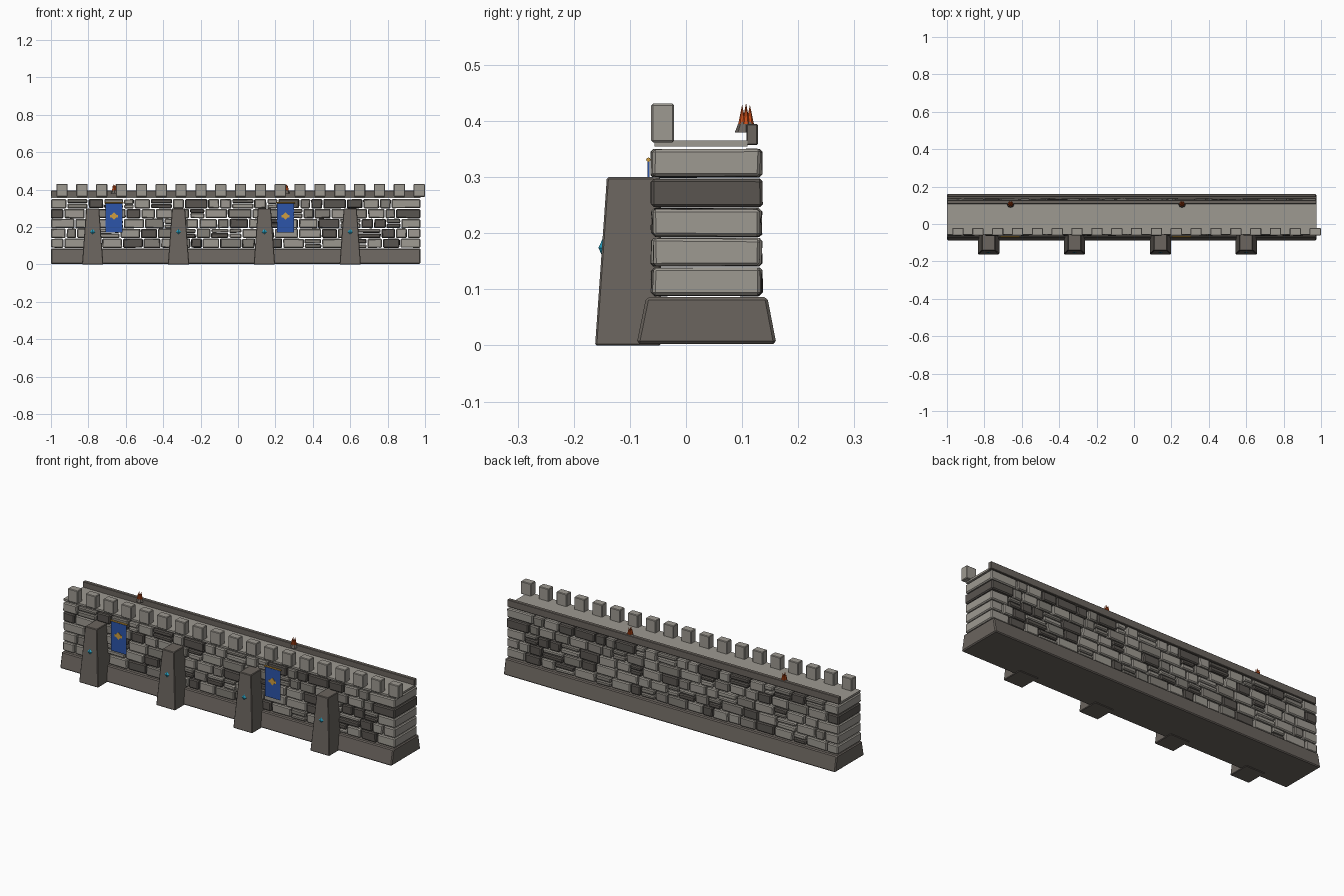
import bpy, bmesh, math, random
from mathutils import Matrix, Vector

random.seed(11)
if "Cube" in bpy.data.objects:
    bpy.data.objects.remove(bpy.data.objects["Cube"])


def material(name, rgb):
    m = bpy.data.materials.new(name)
    m.use_nodes = True
    m.diffuse_color = (*rgb, 1)
    bsdf = m.node_tree.nodes["Principled BSDF"]
    bsdf.inputs["Base Color"].default_value = (*rgb, 1)
    bsdf.inputs["Roughness"].default_value = 0.9
    return m


LIGHT = material("light stone", (0.34, 0.32, 0.285))
MID = material("mid stone", (0.23, 0.215, 0.19))
DARK = material("dark stone", (0.10, 0.09, 0.08))
BASE = material("foundation stone", (0.145, 0.128, 0.112))
BLUE = material("banner blue", (0.025, 0.09, 0.40))
GOLD = material("gold", (0.62, 0.34, 0.05))
CYAN = material("cyan gem", (0.02, 0.38, 0.58))
FLAME = material("flame orange", (0.62, 0.08, 0.01))
STONES = [LIGHT, MID, DARK]


def finish(name, bm, mats, bevel=0):
    bmesh.ops.recalc_face_normals(bm, faces=bm.faces)
    mesh = bpy.data.meshes.new(name)
    bm.to_mesh(mesh)
    bm.free()
    for m in mats:
        mesh.materials.append(m)
    ob = bpy.data.objects.new(name, mesh)
    bpy.context.collection.objects.link(ob)
    if bevel:
        mod = ob.modifiers.new("soft edges", "BEVEL")
        mod.width = bevel
        mod.segments = 1
    return ob


def block(bm, x, y, z, top_x=None, top_y=None, mat=0, jitter=(0, 0, 0)):
    """Box from (min, max) ranges; the top may have its own ranges."""
    tx, ty = top_x or x, top_y or y
    verts = []
    for h, rx, ry in ((z[0], x, y), (z[1], tx, ty)):
        for i, j in ((0, 0), (1, 0), (1, 1), (0, 1)):
            off = Vector([random.uniform(-a, a) for a in jitter])
            verts.append(bm.verts.new(Vector((rx[i], ry[j], h)) + off))
    quads = [(3, 2, 1, 0), (4, 5, 6, 7)]
    quads += [(k, (k + 1) % 4, (k + 1) % 4 + 4, k + 4) for k in range(4)]
    for q in quads:
        bm.faces.new([verts[k] for k in q]).material_index = mat


def simple_block(name, mat, x, y, z, bevel=0, **kw):
    bm = bmesh.new()
    block(bm, x, y, z, **kw)
    return finish(name, bm, [mat], bevel)


def cone(bm, r1, r2, depth, sides, matrix):
    bmesh.ops.create_cone(bm, cap_ends=True, segments=sides, radius1=r1,
                          radius2=r2, depth=depth, matrix=matrix)


LEFT, RIGHT = -1.0, 0.975

# Sloped foundation
simple_block("foundation", BASE, (LEFT, RIGHT), (-0.088, 0.161), (0.003, 0.086),
             bevel=0.005, top_y=(-0.071, 0.145))

# Five courses of irregular stones running through the wall
FRONT, BACK, GAP = -0.062, 0.135, 0.003
for course in range(5):
    bm = bmesh.new()
    z0 = 0.089 + course * 0.0528
    z1 = z0 + 0.049
    x = LEFT
    while x < RIGHT - 0.01:
        width = random.uniform(0.055, 0.13)
        if RIGHT - (x + width) < 0.05:
            width = RIGHT - x
        x1 = min(x + width, RIGHT)
        at_end = x == LEFT or x1 == RIGHT
        tone = random.choices((0, 1, 2), (45, 30, 25))[0]
        if at_end:
            tone = 2 if course == 3 else 0
        rows = [(z0, z1)]
        if not at_end and random.random() < 0.3:
            cut = z0 + random.uniform(0.4, 0.6) * (z1 - z0)
            rows = [(z0, cut - GAP / 2), (cut + GAP / 2, z1)]
        for row in rows:
            depth = random.uniform(-0.001, 0.004)
            xs = (x if x == LEFT else x + GAP, x1 if x1 == RIGHT else x1 - GAP)
            block(bm, xs, (FRONT + depth, BACK - depth), row, mat=tone,
                  jitter=(0 if at_end else 0.002, 0.0012, 0.0015))
            tone = random.choice((0, 1, 2))
        x = x1
    finish(f"stone_course_{course + 1}", bm, STONES, 0.005)

# Walkway and rear parapet
simple_block("walkway", LIGHT, (LEFT, RIGHT), (-0.056, 0.11), (0.355, 0.365))
simple_block("rear_parapet", BASE, (LEFT, RIGHT), (0.108, 0.128), (0.357, 0.395), 0.002)

# Front battlements
bm = bmesh.new()
for i in range(19):
    cx = -0.941 + i * 0.1061
    block(bm, (cx - 0.03, cx + 0.03), (-0.062, -0.021), (0.362, 0.431))
finish("battlements", bm, [LIGHT], 0.003)

# Tapered buttresses, each with a gem
for i in range(4):
    cx = -0.777 + i * 0.459
    simple_block(f"buttress_{i + 1}", BASE, (cx - 0.057, cx + 0.057), (-0.162, -0.045),
                 (0, 0.3), 0.003, top_x=(cx - 0.035, cx + 0.035), top_y=(-0.141, -0.045))
    bm = bmesh.new()
    place = (Matrix.Translation((cx, -0.147, 0.174)) @ Matrix.Diagonal((0.02, 0.009, 0.02, 1)))
    bmesh.ops.create_icosphere(bm, subdivisions=1, radius=0.01, matrix=Matrix())
    bm.clear()
    cone(bm, 1, 0, 1, 4, place @ Matrix.Translation((0, -0.5, 0)) @ Matrix.Rotation(math.pi / 2, 4, "X"))
    finish(f"gem_{i + 1}", bm, [CYAN])

# Banners with rods and emblems, and braziers along the rear parapet
for i, cx in enumerate((-0.663, 0.254)):
    simple_block(f"banner_{i + 1}", BLUE, (cx - 0.046, cx + 0.046), (-0.069, -0.065), (0.17, 0.327))

    bm = bmesh.new()
    cone(bm, 0.004, 0.004, 0.1, 8,
         Matrix.Translation((cx, -0.067, 0.331)) @ Matrix.Rotation(math.pi / 2, 4, "Y"))
    finish(f"banner_rod_{i + 1}", bm, [GOLD])

    bm = bmesh.new()
    cone(bm, 0.02, 0.02, 0.004, 4,
         Matrix.Translation((cx, -0.07, 0.26)) @ Matrix.Rotation(math.pi / 2, 4, "X"))
    block(bm, (cx - 0.022, cx + 0.022), (-0.0715, -0.069), (0.252, 0.265))
    finish(f"banner_emblem_{i + 1}", bm, [GOLD])

    bx, by = cx + 0.003, 0.107
    bm = bmesh.new()
    cone(bm, 0.02, 0.013, 0.018, 8, Matrix.Translation((bx, by, 0.389)))
    finish(f"brazier_{i + 1}", bm, [BASE])

    bm = bmesh.new()
    cone(bm, 0.007, 0, 0.036, 6, Matrix.Translation((bx, by, 0.414)))
    for k in range(6):
        a = k * math.pi / 3
        cone(bm, 0.007, 0, 0.034, 6, Matrix.Translation(
            (bx + 0.008 * math.cos(a), by + 0.008 * math.sin(a), 0.412)))
    finish(f"flames_{i + 1}", bm, [FLAME])
